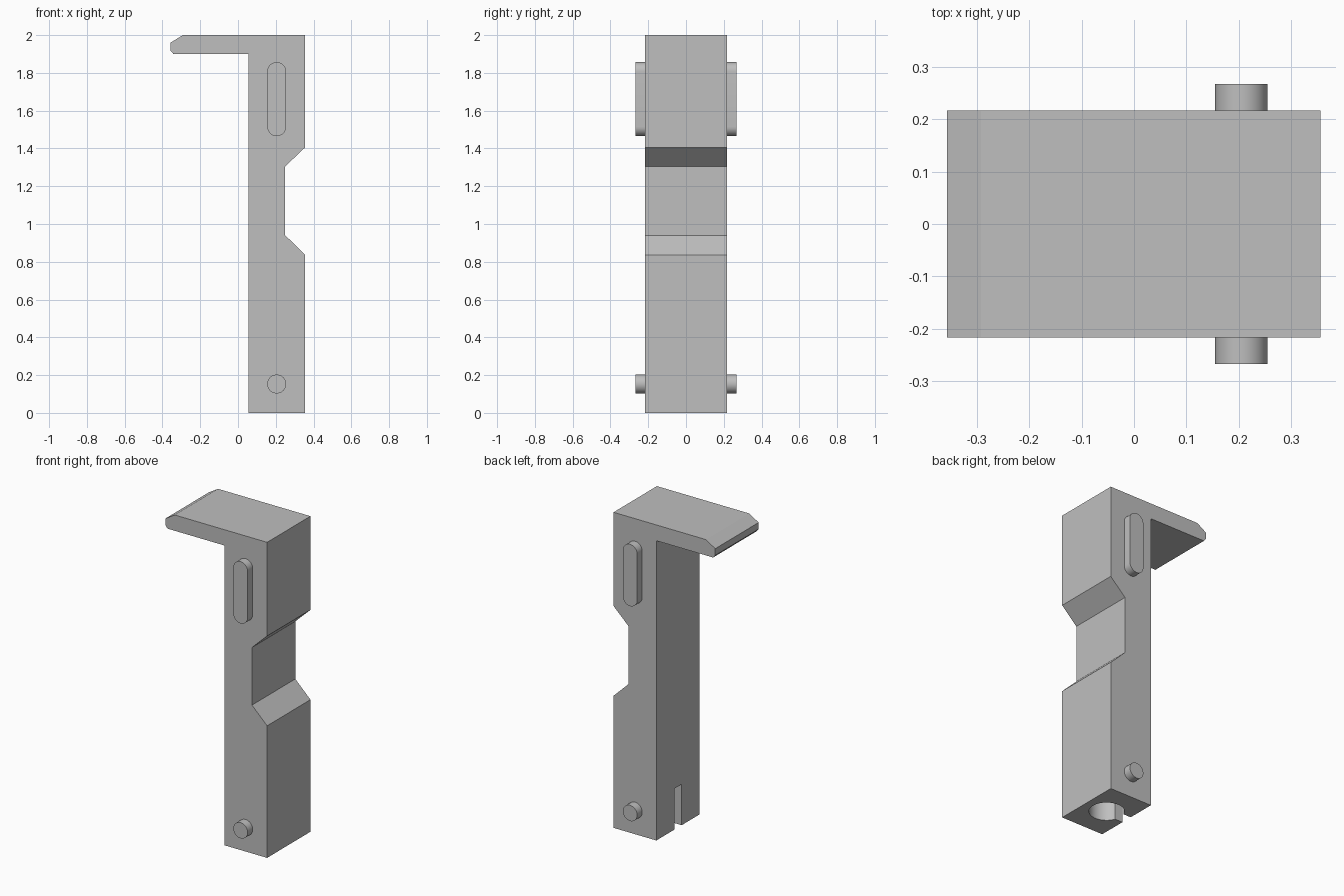
import bpy, bmesh, math

cube = bpy.data.objects.get("Cube")
if cube:
    bpy.data.objects.remove(cube, do_unlink=True)

GREY = (0.52, 0.52, 0.52, 1)
grey = bpy.data.materials.new("plain grey")
grey.use_nodes = True
grey.diffuse_color = GREY
grey.node_tree.nodes["Principled BSDF"].inputs["Base Color"].default_value = GREY

HALF = 0.217        # half depth of the body
PIN_END = 0.268     # outer face of the side pins
AXIS = 0.205        # x of the pins and the bottom socket


def extrude_profile(name, points, y0, y1):
    """Solid from an x/z outline pushed along y."""
    bm = bmesh.new()
    face = bm.faces.new([bm.verts.new((x, y0, z)) for x, z in points])
    new = bmesh.ops.extrude_face_region(bm, geom=[face])["geom"]
    moved = [v for v in new if isinstance(v, bmesh.types.BMVert)]
    bmesh.ops.translate(bm, verts=moved, vec=(0, y1 - y0, 0))
    bmesh.ops.recalc_face_normals(bm, faces=bm.faces)
    mesh = bpy.data.meshes.new(name)
    bm.to_mesh(mesh)
    bm.free()
    mesh.materials.append(grey)
    obj = bpy.data.objects.new(name, mesh)
    bpy.context.collection.objects.link(obj)
    return obj


def stadium(x, z_low, z_high, r, steps=20):
    """Rounded slot outline; a circle when both ends meet."""
    pts = []
    for start, z in ((0, z_high), (math.pi, z_low)):
        for i in range(steps + 1):
            a = start + math.pi * i / steps
            pts.append((x + r * math.cos(a), z + r * math.sin(a)))
    if z_low == z_high:
        pts = pts[:steps] + pts[steps + 1:-1]
    return pts


def smooth(obj):
    bpy.ops.object.select_all(action='DESELECT')
    obj.select_set(True)
    bpy.context.view_layer.objects.active = obj
    bpy.ops.object.shade_smooth_by_angle(angle=math.radians(30))


def cut(obj, cutter):
    cutter.hide_render = True
    mod = obj.modifiers.new("cut", 'BOOLEAN')
    mod.operation, mod.solver, mod.object = 'DIFFERENCE', 'EXACT', cutter
    bpy.context.view_layer.objects.active = obj
    bpy.ops.object.modifier_apply(modifier=mod.name)
    bpy.data.objects.remove(cutter, do_unlink=True)


# Post with a chamfered notch and a top lip
body = extrude_profile("body", [
    (0.056, 0), (0.356, 0), (0.356, 0.837), (0.25, 0.94),
    (0.25, 1.305), (0.356, 1.406), (0.356, 2), (-0.292, 2),
    (-0.357, 1.96), (-0.357, 1.918), (-0.342, 1.9), (0.056, 1.9)], -HALF, HALF)

# Round socket in the foot, open through a slit on the lip side
bpy.ops.mesh.primitive_cylinder_add(vertices=64, radius=0.102, depth=0.52, location=(AXIS, 0, 0))
cut(body, bpy.context.object)
slit = extrude_profile("slit_cutter", [(0, -0.1), (AXIS, -0.1), (AXIS, 0.26), (0, 0.26)], -0.037, 0.037)
cut(body, slit)
smooth(body)

# Side pins: long key above, round peg below
for side, label in ((-1, "front"), (1, "back")):
    for part, low, high in (("key", 1.515, 1.807), ("peg", 0.153, 0.153)):
        pin = extrude_profile(f"{label}_{part}", stadium(AXIS, low, high, 0.05),
                              side * (HALF - 0.01), side * PIN_END)
        smooth(pin)
